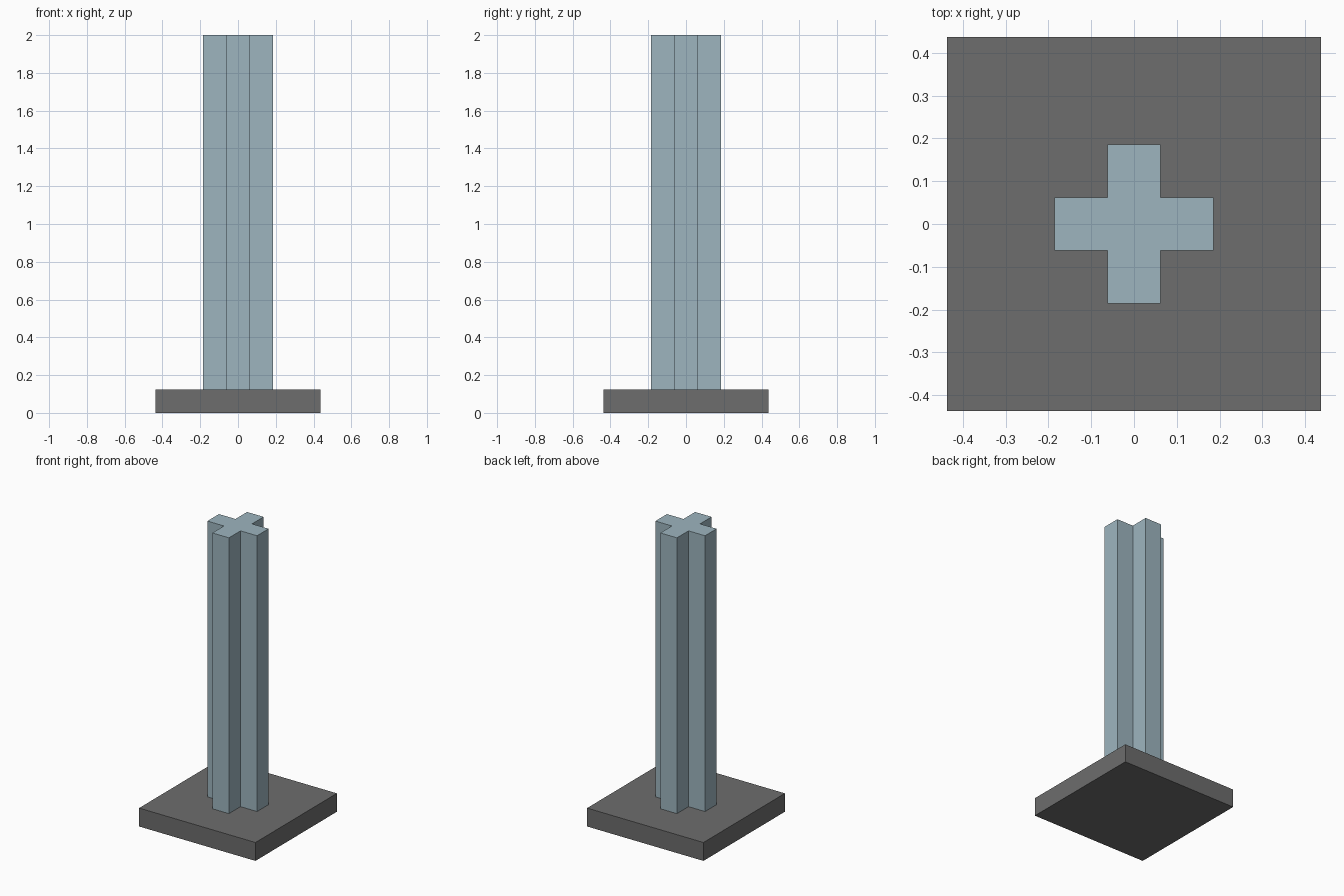
import bpy
import bmesh

# Dimensions
BASE_HALF = 0.4375
BASE_TOP = 0.125
HEIGHT = 2.0
ARM_REACH = 0.1865
ARM_HALF = 0.062

default_cube = bpy.data.objects.get("Cube")
if default_cube:
    bpy.data.objects.remove(default_cube, do_unlink=True)


def make_material(name, rgb):
    mat = bpy.data.materials.new(name)
    mat.use_nodes = True
    color = (*rgb, 1.0)
    mat.diffuse_color = color
    mat.node_tree.nodes["Principled BSDF"].inputs["Base Color"].default_value = color
    return mat


def extrude_profile(name, outline, bottom, top, mat):
    """Make a flat-shaded prism from a counter-clockwise outline."""
    bm = bmesh.new()
    face = bm.faces.new([bm.verts.new((x, y, bottom)) for x, y in outline])
    result = bmesh.ops.extrude_face_region(bm, geom=[face], use_keep_orig=True)
    moved = [v for v in result["geom"] if isinstance(v, bmesh.types.BMVert)]
    bmesh.ops.translate(bm, verts=moved, vec=(0, 0, top - bottom))
    bmesh.ops.recalc_face_normals(bm, faces=bm.faces)
    mesh = bpy.data.meshes.new(name)
    bm.to_mesh(mesh)
    bm.free()
    mesh.materials.append(mat)
    obj = bpy.data.objects.new(name, mesh)
    bpy.context.collection.objects.link(obj)
    return obj


def four_turns(points):
    """Repeat outline points in each quarter turn about the centre."""
    outline = []
    for _ in range(4):
        outline += points
        points = [(-y, x) for x, y in points]
    return outline


dark_grey = make_material("dark grey", (0.153, 0.153, 0.153))
pale_blue = make_material("pale blue", (0.337, 0.462, 0.521))

# Square base slab
extrude_profile("base", four_turns([(BASE_HALF, BASE_HALF)]), 0, BASE_TOP, dark_grey)

# Cross-shaped column
arm = [(ARM_REACH, -ARM_HALF), (ARM_REACH, ARM_HALF), (ARM_HALF, ARM_HALF)]
extrude_profile("column", four_turns(arm), BASE_TOP, HEIGHT, pale_blue)
